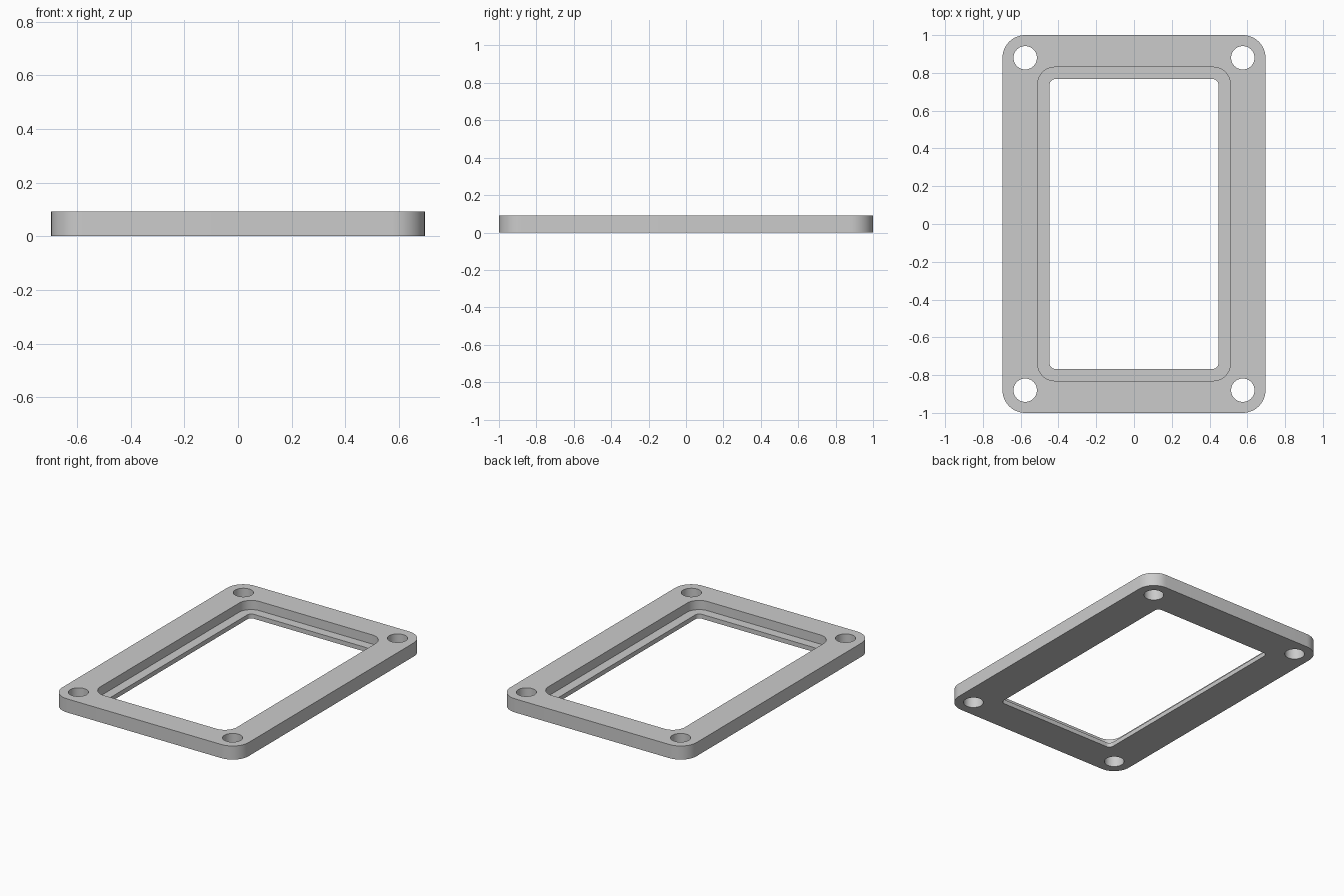
import bpy, bmesh
from math import pi, cos, sin

cube = bpy.data.objects.get("Cube")
if cube:
    bpy.data.objects.remove(cube, do_unlink=True)

HEIGHT = 0.092
LIP = 0.03      # thickness of the inner ledge
OVER = 0.05     # how far cutters reach past the plate

grey = bpy.data.materials.new("plain grey")
grey.use_nodes = True
colour = (0.6, 0.6, 0.6, 1)
grey.diffuse_color = colour
grey.node_tree.nodes["Principled BSDF"].inputs["Base Color"].default_value = colour


def rounded_block(name, hx, hy, radius, z0, z1, centre=(0, 0), steps=12):
    """Extruded rounded rectangle; a cylinder when radius equals both halves."""
    bm = bmesh.new()
    outline = []
    for quarter, (sx, sy) in enumerate([(1, 1), (-1, 1), (-1, -1), (1, -1)]):
        for i in range(steps + 1):
            a = (quarter + i / steps) * pi / 2
            outline.append(bm.verts.new((
                centre[0] + sx * (hx - radius) + radius * cos(a),
                centre[1] + sy * (hy - radius) + radius * sin(a), z0)))
    base = bm.faces.new(outline)
    top = bmesh.ops.extrude_face_region(bm, geom=[base])["geom"]
    bmesh.ops.translate(bm, vec=(0, 0, z1 - z0),
                        verts=[g for g in top if isinstance(g, bmesh.types.BMVert)])
    bmesh.ops.remove_doubles(bm, verts=bm.verts, dist=1e-5)
    bmesh.ops.recalc_face_normals(bm, faces=bm.faces)
    mesh = bpy.data.meshes.new(name)
    bm.to_mesh(mesh)
    bm.free()
    mesh.materials.append(grey)
    obj = bpy.data.objects.new(name, mesh)
    bpy.context.collection.objects.link(obj)
    return obj


# Outer plate
frame = rounded_block("frame_plate", 0.696, 1.0, 0.12, 0, HEIGHT)

# Stepped window: wide recess above, narrower opening through the lip
cutters = [
    rounded_block("recess_cutter", 0.51, 0.83, 0.09, LIP, HEIGHT + OVER),
    rounded_block("opening_cutter", 0.447, 0.767, 0.03, -OVER, HEIGHT + 2 * OVER),
]

# Corner screw holes
for sx in (-1, 1):
    for sy in (-1, 1):
        cutters.append(rounded_block("hole_cutter", 0.062, 0.062, 0.062, -OVER,
                                     HEIGHT + OVER, (sx * 0.576, sy * 0.88)))

# Cut everything out, then discard the cutters
bpy.ops.object.select_all(action='DESELECT')
frame.select_set(True)
bpy.context.view_layer.objects.active = frame
for cutter in cutters:
    cutter.hide_render = True
    mod = frame.modifiers.new("cut", 'BOOLEAN')
    mod.operation = 'DIFFERENCE'
    mod.solver = 'EXACT'
    mod.object = cutter
    bpy.ops.object.modifier_apply(modifier=mod.name)
    bpy.data.objects.remove(cutter, do_unlink=True)

bpy.ops.object.shade_smooth_by_angle(angle=pi / 6)
